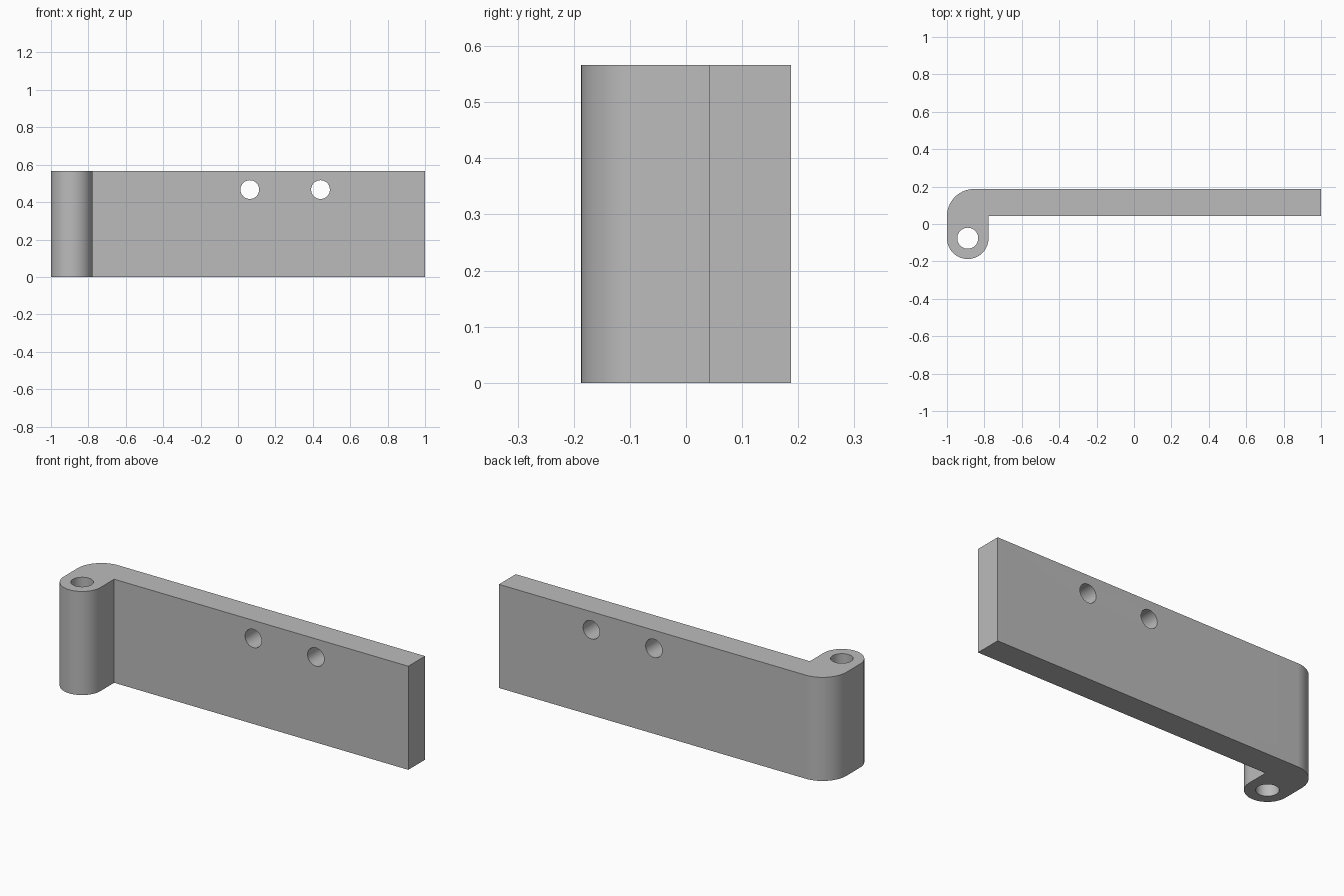
import bpy, bmesh
from math import sin, cos, radians

# Remove the default cube
cube = bpy.data.objects.get("Cube")
if cube:
    bpy.data.objects.remove(cube, do_unlink=True)

HEIGHT = 0.566
BACK, FRONT = 0.187, 0.042        # plate faces in y
KNUCKLE_R = 0.111
KNUCKLE = (-1 + KNUCKLE_R, -BACK + KNUCKLE_R)
BEND_R = 0.145

steel = bpy.data.materials.new("grey steel")
steel.use_nodes = True
colour = (0.5, 0.5, 0.5, 1)
steel.diffuse_color = colour
steel.node_tree.nodes["Principled BSDF"].inputs["Base Color"].default_value = colour


def arc(cx, cy, r, start, end, steps=32):
    angles = [radians(start + (end - start) * i / steps) for i in range(steps + 1)]
    return [(cx + r * cos(a), cy + r * sin(a)) for a in angles]


def cutter(name, location, radius, depth, tilt=0):
    bpy.ops.mesh.primitive_cylinder_add(vertices=64, radius=radius, depth=depth,
                                        location=location, rotation=(tilt, 0, 0))
    tool = bpy.context.object
    tool.name = name
    tool.hide_render = True
    tool.data.materials.append(steel)
    return tool


# Leaf outline: plate, rounded outer bend and round knuckle
outline = [(1, FRONT), (1, BACK)]
outline += arc(-1 + BEND_R, BACK - BEND_R, BEND_R, 90, 180)
outline += arc(*KNUCKLE, KNUCKLE_R, 180, 360, 64)
outline += [(KNUCKLE[0] + KNUCKLE_R, FRONT)]

# Extrude the outline to full height
bm = bmesh.new()
base = bm.faces.new([bm.verts.new((x, y, 0)) for x, y in outline])
top = bmesh.ops.extrude_face_region(bm, geom=[base])["geom"]
bmesh.ops.translate(bm, vec=(0, 0, HEIGHT),
                    verts=[v for v in top if isinstance(v, bmesh.types.BMVert)])
bmesh.ops.recalc_face_normals(bm, faces=bm.faces)
mesh = bpy.data.meshes.new("hinge_leaf")
bm.to_mesh(mesh)
bm.free()
mesh.materials.append(steel)
leaf = bpy.data.objects.new("hinge_leaf", mesh)
bpy.context.collection.objects.link(leaf)

# Pin bore and two screw holes
tools = [cutter("pin_bore_cutter", (*KNUCKLE, HEIGHT / 2), 0.056, 1)]
for i, x in enumerate((0.063, 0.441)):
    tools.append(cutter(f"screw_hole_cutter_{i + 1}", (x, (FRONT + BACK) / 2, 0.467),
                        0.05, 0.4, radians(90)))

bpy.ops.object.select_all(action="DESELECT")
leaf.select_set(True)
bpy.context.view_layer.objects.active = leaf
for tool in tools:
    cut = leaf.modifiers.new(tool.name, "BOOLEAN")
    cut.operation = "DIFFERENCE"
    cut.solver = "EXACT"
    cut.object = tool
    bpy.ops.object.modifier_apply(modifier=cut.name)
    bpy.data.objects.remove(tool, do_unlink=True)

bpy.ops.object.shade_smooth_by_angle(angle=radians(30))
